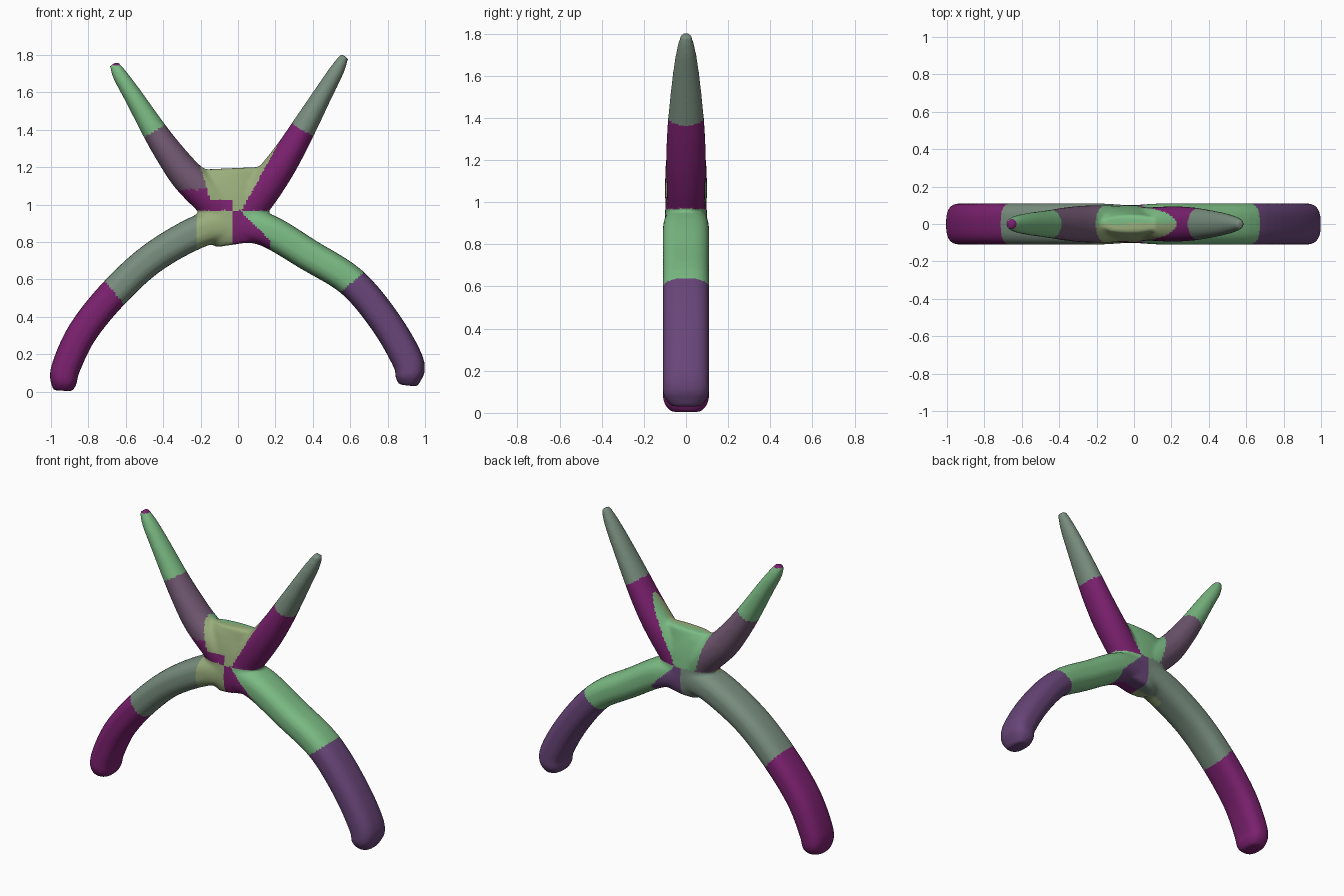
import bpy, bmesh, math
from mathutils import Vector

if "Cube" in bpy.data.objects:
    bpy.data.objects.remove(bpy.data.objects["Cube"])


def catmull(pts, steps=5):
    out = []
    for i in range(len(pts) - 1):
        p0, p1, p2, p3 = (Vector(pts[min(max(i + k, 0), len(pts) - 1)]) for k in (-1, 0, 1, 2))
        for s in range(steps):
            t = s / steps
            out.append(0.5 * (2 * p1 + (p2 - p0) * t + (2 * p0 - 5 * p1 + 4 * p2 - p3) * t * t
                              + (3 * p1 - p0 - 3 * p2 + p3) * t ** 3))
    return out + [Vector(pts[-1])]


def tube(bm, pts, power, sides=28):
    """Sweep a rounded section along (x, z, half width, half depth) points."""
    path = catmull([(x, z, w, d) for x, z, w, d in pts])
    rings = []
    for i, p in enumerate(path):
        a, b = path[max(i - 1, 0)], path[min(i + 1, len(path) - 1)]
        side = Vector((b[1] - a[1], 0, -(b[0] - a[0]))).normalized()
        ring = []
        for k in range(sides):
            t = 2 * math.pi * k / sides
            c, s = math.cos(t), math.sin(t)
            u = math.copysign(abs(c) ** (2 / power), c) * p[2]
            v = math.copysign(abs(s) ** (2 / power), s) * p[3]
            ring.append(bm.verts.new(Vector((p[0], v, p[1])) + side * u))
        rings.append(ring)
    for r, q in zip(rings, rings[1:]):
        for k in range(sides):
            n = (k + 1) % sides
            bm.faces.new((r[k], r[n], q[n], q[k]))
    bm.faces.new(rings[0][::-1])
    bm.faces.new(rings[-1])


bm = bmesh.new()
# left and right legs
tube(bm, [(-.02, .89, .09, .10), (-.19, .865, .088, .11), (-.45, .72, .083, .11), (-.66, .53, .082, .11),
          (-.83, .32, .08, .11), (-.92, .13, .077, .11), (-.932, .05, .07, .105), (-.935, .005, .05, .07)], 2.7)
tube(bm, [(-.02, .89, .09, .10), (.15, .865, .088, .11), (.38, .73, .085, .11), (.61, .585, .083, .11),
          (.79, .37, .083, .11), (.91, .16, .083, .11), (.912, .08, .072, .105), (.908, .033, .05, .07)], 2.7)
# left and right arms
tube(bm, [(-.03, .92, .10, .09), (-.14, 1.03, .10, .10), (-.27, 1.15, .09, .098), (-.37, 1.28, .077, .088),
          (-.45, 1.4, .066, .075), (-.56, 1.58, .05, .06), (-.63, 1.69, .04, .045), (-.665, 1.755, .025, .025)], 2.1)
tube(bm, [(-.03, .90, .10, .09), (.09, 1.03, .10, .09), (.2, 1.17, .088, .095), (.28, 1.29, .077, .092),
          (.345, 1.4, .068, .085), (.46, 1.6, .05, .064), (.53, 1.72, .039, .045), (.57, 1.795, .024, .025)], 2.1)
# central body
tube(bm, [(0, .79, .12, .08), (-.01, .85, .16, .10), (-.035, .95, .17, .10),
          (-.035, 1.06, .17, .085), (-.02, 1.15, .16, .06), (-.02, 1.195, .15, .045)], 2.5)
raw = bpy.data.meshes.new("branching_body_raw")
bm.to_mesh(raw)
bm.free()

# fuse the limbs into one soft skin
obj = bpy.data.objects.new("branching_body", raw)
bpy.context.collection.objects.link(obj)
rm = obj.modifiers.new("fuse", 'REMESH')
rm.mode = 'VOXEL'
rm.voxel_size = 0.012
sm = obj.modifiers.new("soften", 'SMOOTH')
sm.factor = 0.5
sm.iterations = 5
mesh = bpy.data.meshes.new_from_object(obj.evaluated_get(bpy.context.evaluated_depsgraph_get()))
obj.modifiers.clear()
obj.data = mesh
mesh.name = "branching_body"

# coloured bands
colours = {
    "green": (.20, .50, .23), "grey_green": (.19, .27, .21), "purple": (.14, .06, .19),
    "magenta": (.20, .015, .16), "mauve": (.17, .10, .17), "pale_green": (.32, .42, .20),
}
index = {}
mesh.materials.clear()
for i, (name, c) in enumerate(colours.items()):
    m = bpy.data.materials.new(name)
    m.diffuse_color = (*c, 1)
    m.use_nodes = True
    m.node_tree.nodes["Principled BSDF"].inputs["Base Color"].default_value = m.diffuse_color
    mesh.materials.append(m)
    index[name] = i


def band(x, y, z):
    front = y < 0
    if z > .97 and x < -.14 - .3 * (z - 1.0):
        if z > 1.745:
            return "magenta"
        if -.5 * (x + .45) + .85 * (z - 1.39) > 0:
            return "green"
        return "magenta" if front and z < 1.08 else "mauve"
    if z > .97 and x > .02 + .55 * (z - .97):
        return "grey_green" if .5 * (x - .345) + .85 * (z - 1.4) > 0 else "magenta"
    if z > .97:
        return "magenta" if front and z < 1.03 and x < -.03 else "pale_green" if front else "green"
    if x < -.03:
        if .77 * (x + .66) + .64 * (z - .53) < 0:
            return "magenta"
        return "pale_green" if x > -.22 and front else "grey_green"
    if x < .17 and z < .98 - x:
        return "magenta" if front else "purple"
    return "purple" if -.65 * (x - .61) + .76 * (z - .585) < 0 else "green"


for p in mesh.polygons:
    p.material_index = index[band(*p.center)]
    p.use_smooth = True
